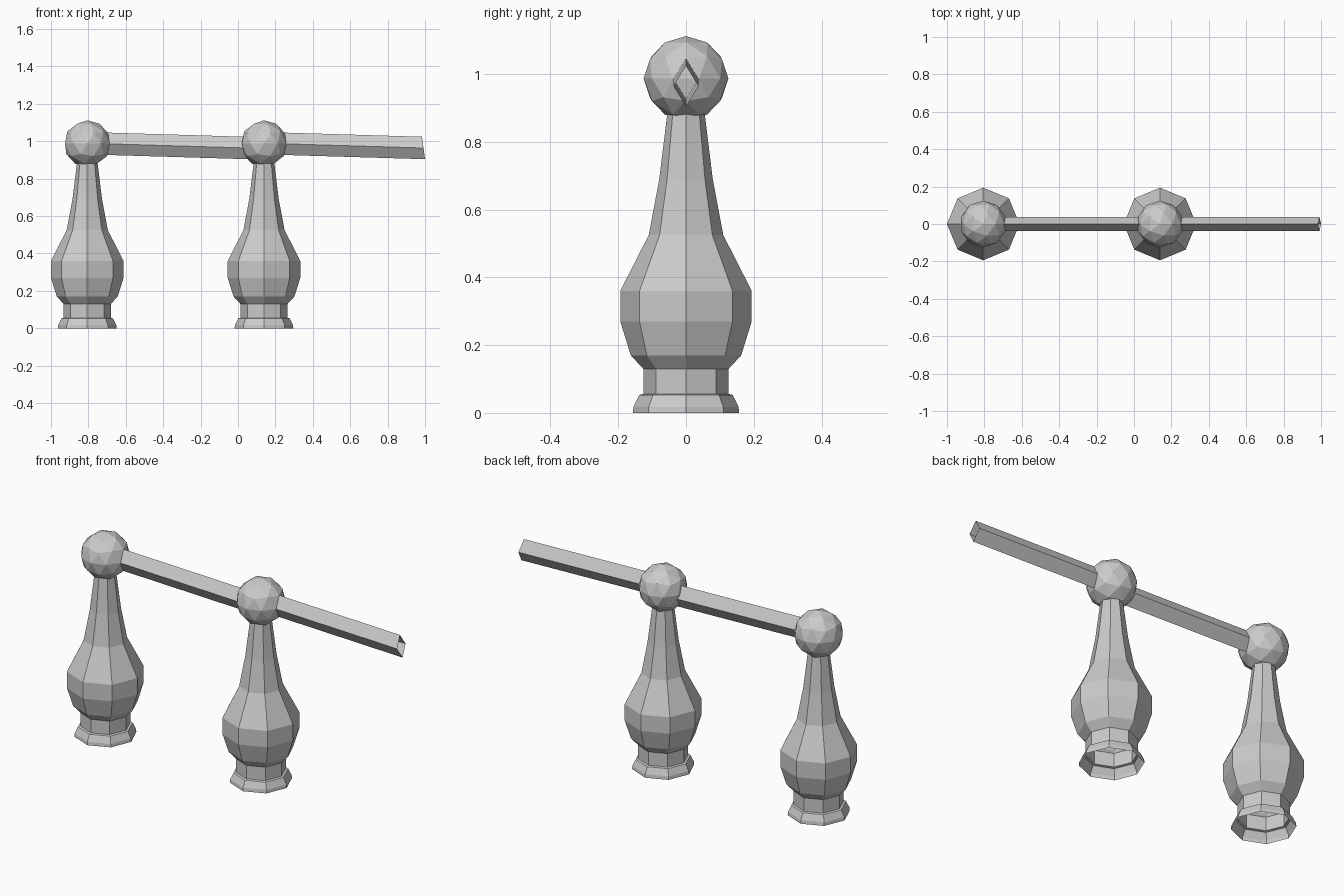
import bpy, bmesh, math

if "Cube" in bpy.data.objects:
    bpy.data.objects.remove(bpy.data.objects["Cube"])

SIDES = 8
POST_X = (-0.806, 0.139)
BALL_Z, BALL_R = 0.987, 0.125

# Turned post outline as (radius, height)
PROFILE = [(0.157, 0), (0.155, 0.018), (0.138, 0.053), (0.126, 0.056),
           (0.126, 0.13), (0.163, 0.17), (0.194, 0.27), (0.194, 0.36),
           (0.11, 0.525), (0.079, 0.69), (0.055, 0.885)]


def finish(name, bm, location):
    bmesh.ops.recalc_face_normals(bm, faces=bm.faces)
    mesh = bpy.data.meshes.new(name)
    bm.to_mesh(mesh)
    bm.free()
    obj = bpy.data.objects.new(name, mesh)
    obj.location = location
    bpy.context.collection.objects.link(obj)
    return obj


def loft(rings):
    """Join closed rings of points into an open-ended skin."""
    bm = bmesh.new()
    loops = [[bm.verts.new(p) for p in ring] for ring in rings]
    for a, b in zip(loops, loops[1:]):
        n = len(a)
        for i in range(n):
            j = (i + 1) % n
            bm.faces.new((a[i], a[j], b[j], b[i]))
    return bm


def ring(r, z):
    return [(r * math.cos(2 * math.pi * i / SIDES),
             r * math.sin(2 * math.pi * i / SIDES), z) for i in range(SIDES)]


def diamond(x, z, lean):
    """Rail cross-section; lean slants the end to follow the ball."""
    w, h = 0.037, 0.06
    return [(x - lean, 0, z + h), (x, w, z), (x + lean, 0, z - h), (x, -w, z)]


for n, x in enumerate(POST_X, 1):
    # Eight-sided post, open underneath
    finish(f"post_{n}", loft([ring(r, z) for r, z in PROFILE]), (x, 0, 0))

    # Faceted ball on top
    bm = bmesh.new()
    bmesh.ops.create_icosphere(bm, subdivisions=2, radius=BALL_R)
    finish(f"ball_{n}", bm, (x, 0, BALL_Z))

    # Sloping hollow rail running to the right
    finish(f"rail_{n}", loft([diamond(0.085, 0.987, 0.008),
                              diamond(0.853, 0.964, 0.008)]), (x, 0, 0))
